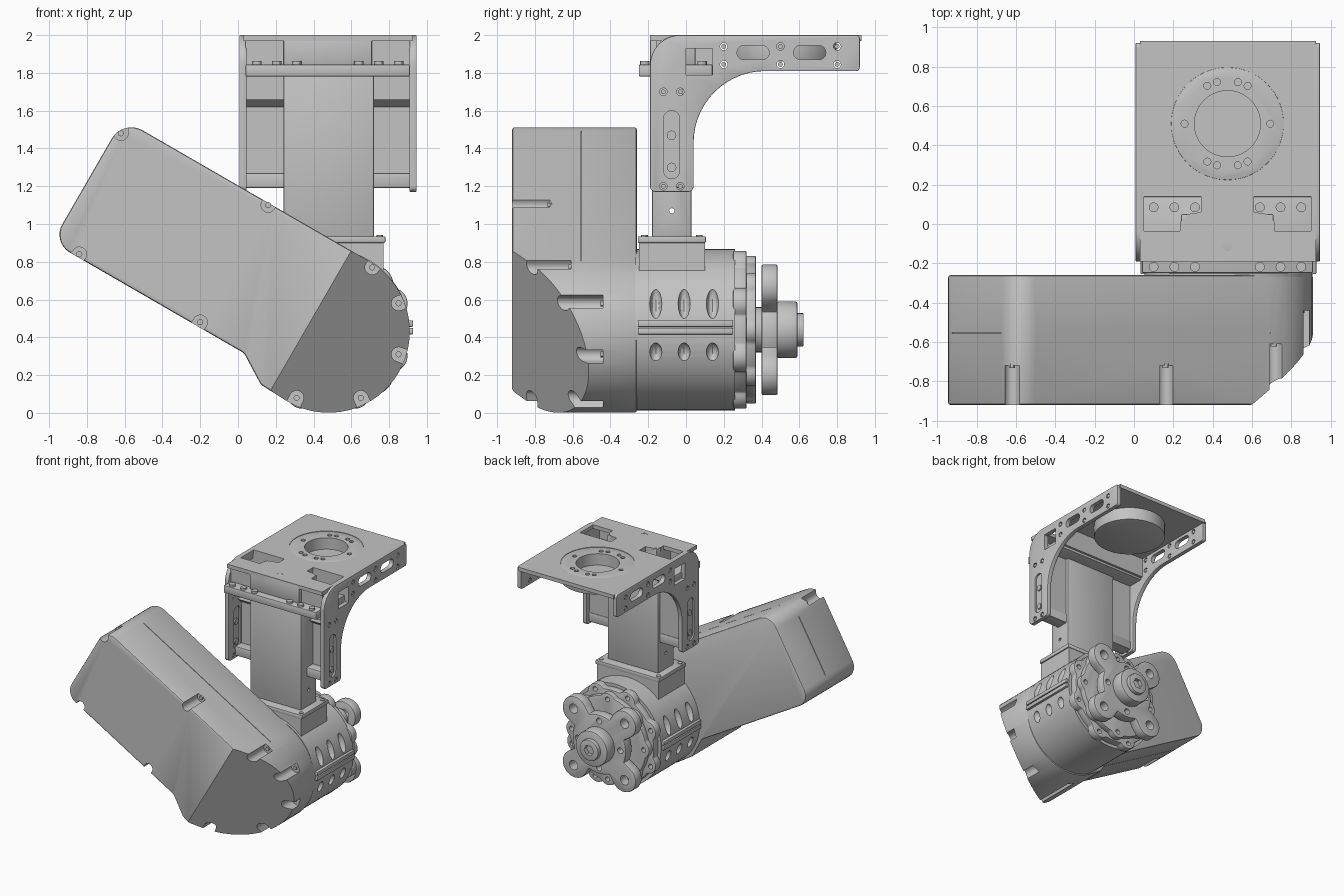
import bpy, bmesh
from math import sin, cos, pi, radians, sqrt, atan2
from mathutils import Vector, Matrix

if "Cube" in bpy.data.objects:
    bpy.data.objects.remove(bpy.data.objects["Cube"], do_unlink=True)

GREY = bpy.data.materials.new("plain_grey")
GREY.use_nodes = True
GREY.diffuse_color = (0.55, 0.55, 0.55, 1)
GREY.node_tree.nodes["Principled BSDF"].inputs["Base Color"].default_value = (0.55, 0.55, 0.55, 1)

CX, CZ, MID = 0.48, 0.44, 0.475   # motor axis, bracket centre line


# ---- 2D outlines ----
def circle(c, r, n=32):
    return [(c[0] + r * cos(2 * pi * i / n), c[1] + r * sin(2 * pi * i / n)) for i in range(n)]


def rect(a, b, c, d):
    return [(a, c), (b, c), (b, d), (a, d)]


def rounded(corners, steps=8):
    """Polygon of (x, y, radius) corners, rounded by tangent arcs."""
    out = []
    for i, (x, y, r) in enumerate(corners):
        p = Vector((x, y))
        if not r:
            out.append((x, y))
            continue
        a = (Vector(corners[i - 1][:2]) - p).normalized()
        b = (Vector(corners[(i + 1) % len(corners)][:2]) - p).normalized()
        half = a.angle(b) / 2
        centre = p + (a + b).normalized() * (r / sin(half))
        s, e = p + a * (r / sin(half) * cos(half)) - centre, p + b * (r / sin(half) * cos(half)) - centre
        sweep = (atan2(e.y, e.x) - atan2(s.y, s.x) + pi) % (2 * pi) - pi
        for k in range(steps + 1):
            out.append(tuple(centre + Matrix.Rotation(sweep * k / steps, 2) @ s))
    return out


def slot(a, b, c, d):
    r = min(b - a, d - c) / 2 * 0.99
    return rounded([(x, y, r) for x, y in rect(a, b, c, d)])


def lobed(n, dist, rad, core, phase=0.0, steps=192):
    """Round plate with n circular lobes around its rim."""
    pts = []
    for i in range(steps):
        t = 2 * pi * i / steps
        d = (t - phase + pi / n) % (2 * pi / n) - pi / n
        q = rad ** 2 - (dist * sin(d)) ** 2
        r = max(core, dist * cos(d) + sqrt(q)) if q > 0 else core
        pts.append((CX + r * cos(t), CZ + r * sin(t)))
    return pts


def tilt(u, v):
    """Housing frame (along, across) to world (x, z)."""
    return (cos(pi / 6) * u + 0.5 * v, -0.5 * u + cos(pi / 6) * v)


# ---- solids ----
PLACE = {"x": lambda p, t: (t, p[0], p[1]), "y": lambda p, t: (p[0], t, p[1]), "z": lambda p, t: (p[0], p[1], t),
         "tilted": lambda p, t: (tilt(p[0], t)[0], p[1], tilt(p[0], t)[1])}


def prism(pts, axis, a, b):
    return (pts, axis, a, b)


def build(name, prisms, bevel=0.0, cuts=(), smooth=True):
    """Join prisms into one object, then cut it by each group in cuts (prism list or object)."""
    bm = bmesh.new()
    for pts, axis, a, b in prisms:
        lo, hi = ([bm.verts.new(PLACE[axis](p, t)) for p in pts] for t in (a, b))
        bm.faces.new(lo)
        bm.faces.new(hi[::-1])
        for i in range(len(pts)):
            j = (i + 1) % len(pts)
            bm.faces.new((lo[i], hi[i], hi[j], lo[j]))
    bmesh.ops.recalc_face_normals(bm, faces=bm.faces[:])
    me = bpy.data.meshes.new(name)
    bm.to_mesh(me)
    bm.free()
    me.materials.append(GREY)
    ob = bpy.data.objects.new(name, me)
    bpy.context.collection.objects.link(ob)
    bpy.context.view_layer.objects.active = ob
    if bevel:
        m = ob.modifiers.new("soft_edges", "BEVEL")
        m.width, m.segments, m.angle_limit = bevel, 2, radians(35)
        bpy.ops.object.modifier_apply(modifier=m.name)
    for group in cuts:
        cutter = group if isinstance(group, bpy.types.Object) else build(name + "_cutter", group, smooth=False)
        cutter.hide_render = True
        bpy.context.view_layer.objects.active = ob
        m = ob.modifiers.new("cut", "BOOLEAN")
        m.operation, m.solver, m.object = "DIFFERENCE", "EXACT", cutter
        bpy.ops.object.modifier_apply(modifier=m.name)
        bpy.data.objects.remove(cutter, do_unlink=True)
    if smooth:
        bpy.ops.object.select_all(action="DESELECT")
        ob.select_set(True)
        bpy.ops.object.shade_smooth_by_angle(angle=radians(30))
    return ob


def box(name, x0, x1, y0, y1, z0, z1, **kw):
    return build(name, [prism(rect(x0, x1, y0, y1), "z", z0, z1)], **kw)


# ---- tilted gear housing with a slanted nose ----
outline = rounded([(-1.305, 1.043, 0.12), (-1.305, 0.29, 0.11), (-0.13, 0.29, 0.06), (0.03, 0.19, 0.06),
                   (0.2, 0.183, 0), (0.2, 1.043, 0)])[:-1]
outline += [(0.2 + 0.43 * sin(t), 0.613 - 0.43 * cos(t)) for t in [pi * k / 32 for k in range(1, 33)]]
outline = [tilt(*p) for p in outline]
nose_wedge = [prism([(-0.11, -1.07), (0.89, -1.07), (0.89, -0.32)], "tilted", -0.3, 1.5)]

# screw pockets: centre, outward angle in degrees, floor depth
pockets = [(-0.62, 1.48, 90, -0.72), (0.16, 1.1, 60, -0.72), (0.71, 0.77, 52, -0.61), (0.85, 0.58, 20, -0.44),
           (0.85, 0.31, -20, -0.44), (0.65, 0.08, -65, -0.44), (0.31, 0.08, -115, -0.44),
           (-0.2, 0.48, -120, -0.72), (-0.84, 0.84, -130, -0.72)]
pocket_cuts = []
for x, z, ang, floor in pockets:
    a = radians(ang)
    arc = [(x + 0.038 * cos(a + t), z + 0.038 * sin(a + t)) for t in [pi / 2 + pi * k / 10 for k in range(11)]]
    far = [(p[0] + 0.15 * cos(a), p[1] + 0.15 * sin(a)) for p in (arc[-1], arc[0])]
    pocket_cuts.append(prism(arc + far, "y", -1, floor))

# fine seam between the two shells
seam = [prism([tilt(*p) for p in rect(*r)], "y", -0.557, -0.552)
        for r in ((-1.18, 0.2, 1.037, 1.1), (-1.4, -1.299, 0.41, 0.91), (-1.18, -0.2, 0.2, 0.296))]
build("gear_housing", [prism(outline, "y", -0.92, -0.26)], 0.012, [nose_wedge, pocket_cuts + seam])
build("housing_screws", [prism(circle((x, z), 0.016, 12), "y", f - 0.012, f + 0.01) for x, z, _, f in pockets])

# ---- motor barrel with lens-shaped vents ----
bm = bmesh.new()
for ang in (19, -16, 161, 196):
    for y in (-0.16, -0.01, 0.14):
        a = radians(ang)
        m = (Matrix.Translation((CX + 0.43 * cos(a), y, CZ + 0.43 * sin(a))) @ Matrix.Rotation(-a, 4, "Y")
             @ Matrix.Diagonal((0.04, 0.033, 0.085 if sin(a) > 0 else 0.05, 1)))
        bmesh.ops.create_uvsphere(bm, u_segments=12, v_segments=8, radius=1, matrix=m)
vent_mesh = bpy.data.meshes.new("vent_cutter")
bm.to_mesh(vent_mesh)
bm.free()
vents = bpy.data.objects.new("vent_cutter", vent_mesh)
bpy.context.collection.objects.link(vents)
build("motor_barrel", [prism(circle((CX, CZ), 0.427, 72), "y", -0.27, 0.26)], cuts=[vents])
for side, name in ((1, "left"), (-1, "right")):
    build(name + "_motor_rail", [prism(rect(CX + side * 0.38, CX + side * 0.447, z0, z1), "y", -0.255, 0.25)
                                 for z0, z1 in ((0.415, 0.45), (0.456, 0.49))], 0.006)


# ---- output flanges and hub, stacked along the motor axis ----
def ring_holes(n, dist, r, phase):
    return [prism(circle((CX + dist * cos(phase + 2 * pi * i / n), CZ + dist * sin(phase + 2 * pi * i / n)), r, 16),
                  "y", 0.2, 0.7) for i in range(n)]


build("rear_flange", [prism(lobed(8, 0.36, 0.085, 0.4, pi / 8), "y", 0.25, 0.32)], 0.006,
      [ring_holes(8, 0.4, 0.02, pi / 8)])
build("bearing_plate", [prism(lobed(8, 0.31, 0.08, 0.36, 0), "y", 0.32, 0.37)], 0.005,
      [ring_holes(8, 0.34, 0.02, 0)])
build("output_spider", [prism(lobed(4, 0.325, 0.115, 0.25, pi / 4), "y", 0.4, 0.485)], 0.008,
      [ring_holes(4, 0.34, 0.04, pi / 4) + ring_holes(4, 0.2, 0.025, 0)])
build("output_shaft", [prism(circle((CX, CZ), 0.12), "y", 0.36, 0.41)])
build("output_hub", [prism(circle((CX, CZ), 0.15, 48), "y", 0.48, 0.59)], 0.012)
build("hub_bolt", [prism(circle((CX, CZ), 0.088), "y", 0.58, 0.623)], 0.006,
      [[prism(circle((CX, CZ), 0.045, 6), "y", 0.59, 0.7)]])

# ---- saddle and square post ----
box("saddle_block", 0.19, 0.77, -0.25, 0.1, 0.75, 0.905)
box("saddle_plate", 0.18, 0.78, -0.255, 0.105, 0.9, 0.935, bevel=0.006)
build("saddle_screws", [prism(circle((x, y), 0.018, 12), "z", 0.93, 0.942)
                        for x in (0.21, 0.75) for y in (-0.22, 0.07)])
box("square_post", 0.24, 0.72, -0.18, 0.03, 0.93, 1.82, bevel=0.01,
    cuts=[[prism(circle((-0.075, 1.07), 0.014, 12), "x", 0, 1)]])

# ---- curved side plates ----
arm = rounded([(-0.19, 1.17, 0.03), (0.04, 1.17, 0.03), (0.04, 1.81, 0.38), (0.92, 1.81, 0.02),
               (0.92, 2.0, 0.02), (-0.19, 2.0, 0.16)], 14)
openings = [slot(-0.118, -0.034, 1.24, 1.6), slot(0.27, 0.44, 1.87, 1.945), slot(0.57, 0.74, 1.87, 1.945),
            rect(0.0, 0.14, 1.79, 1.93)]
bolts = [(y, z) for y in (-0.12, -0.03) for z in (1.2, 1.7)] + [(y, z) for y in (0.2, 0.5, 0.8) for z in (1.845, 1.94)]
openings += [circle(p, 0.02, 12) for p in bolts]
for name, x0, x1 in (("right", 0.008, 0.045), ("left", 0.908, 0.945)):
    build(name + "_side_plate", [prism(arm, "x", x0, x1)], 0.004, [[prism(h, "x", -0.2, 1.2) for h in openings]])
    build(name + "_plate_bolts", [prism(circle(p, 0.013, 12), "x", x0 + 0.003, x1 - 0.003) for p in bolts]
          + [prism(circle((-0.076, z), 0.025, 12), "x", x0 + 0.004, x1 - 0.004) for z in (1.3, 1.47)])
    build(name + "_slot_backing", [prism(rect(-0.13, -0.02, 1.22, 1.62), "x", x0 + 0.012, x0 + 0.022)])

# ---- rear web between the side plates ----
box("web", 0.04, 0.91, -0.02, 0.005, 1.19, 1.82)
box("web_lower_lip", 0.04, 0.91, -0.1, 0.01, 1.19, 1.27, bevel=0.008)
build("web_middle_rib", [prism([(-0.02, 1.62), (-0.07, 1.66), (-0.02, 1.66)], "x", 0.04, 0.91)])

# ---- top plate with stepped windows and turntable seat ----
ring = (MID, 0.51)
step = [(0.05, 0.14), (0.34, 0.14), (0.34, 0.06), (0.27, 0.05), (0.235, 0.01), (0.235, -0.035), (0.05, -0.035)]
windows = [prism([(MID + s * (x - MID), y) for x, y in step], "z", 1.5, 2.2) for s in (1, -1)]
box("top_plate", 0.03, 0.925, -0.19, 0.93, 1.968, 2.0,
    cuts=[windows + [prism(circle(ring, 0.286, 64), "z", 1.5, 2.2),
                     prism(circle((MID, -0.115), 0.025, 16), "z", 1.5, 2.2)]])
bolt_angles = [0, 62, 76, 104, 118, 180, 242, 256, 284, 298]
build("turntable_seat", [prism(circle(ring, 0.286, 64), "z", 1.86, 1.997)], 0.002,
      [[prism(circle(ring, 0.168, 40), "z", 1.9, 2.2)]
       + [prism(circle((ring[0] + 0.218 * cos(radians(a)), ring[1] + 0.218 * sin(radians(a))), 0.018, 12),
                "z", 1.96, 2.2) for a in bolt_angles]])

# ---- front tongue, window back walls and clamp brace ----
box("front_tongue", 0.24, 0.71, -0.19, 0.05, 1.84, 1.998, bevel=0.008)
box("tongue_root", 0.345, 0.605, 0.04, 0.14, 1.84, 1.99)
box("window_back_wall", 0.04, 0.91, 0.14, 0.16, 1.8, 1.97)
box("front_wall", 0.04, 0.91, -0.16, -0.135, 1.82, 1.975)
box("clamp_brace", 0.04, 0.91, -0.25, 0.14, 1.78, 1.845, bevel=0.008)
build("brace_screws", [prism(circle((x, y), 0.025, 12), "z", 1.84, 1.862)
                       for x in (0.1, 0.205, 0.31, 0.64, 0.745, 0.85) for y in (-0.218, 0.085)])
